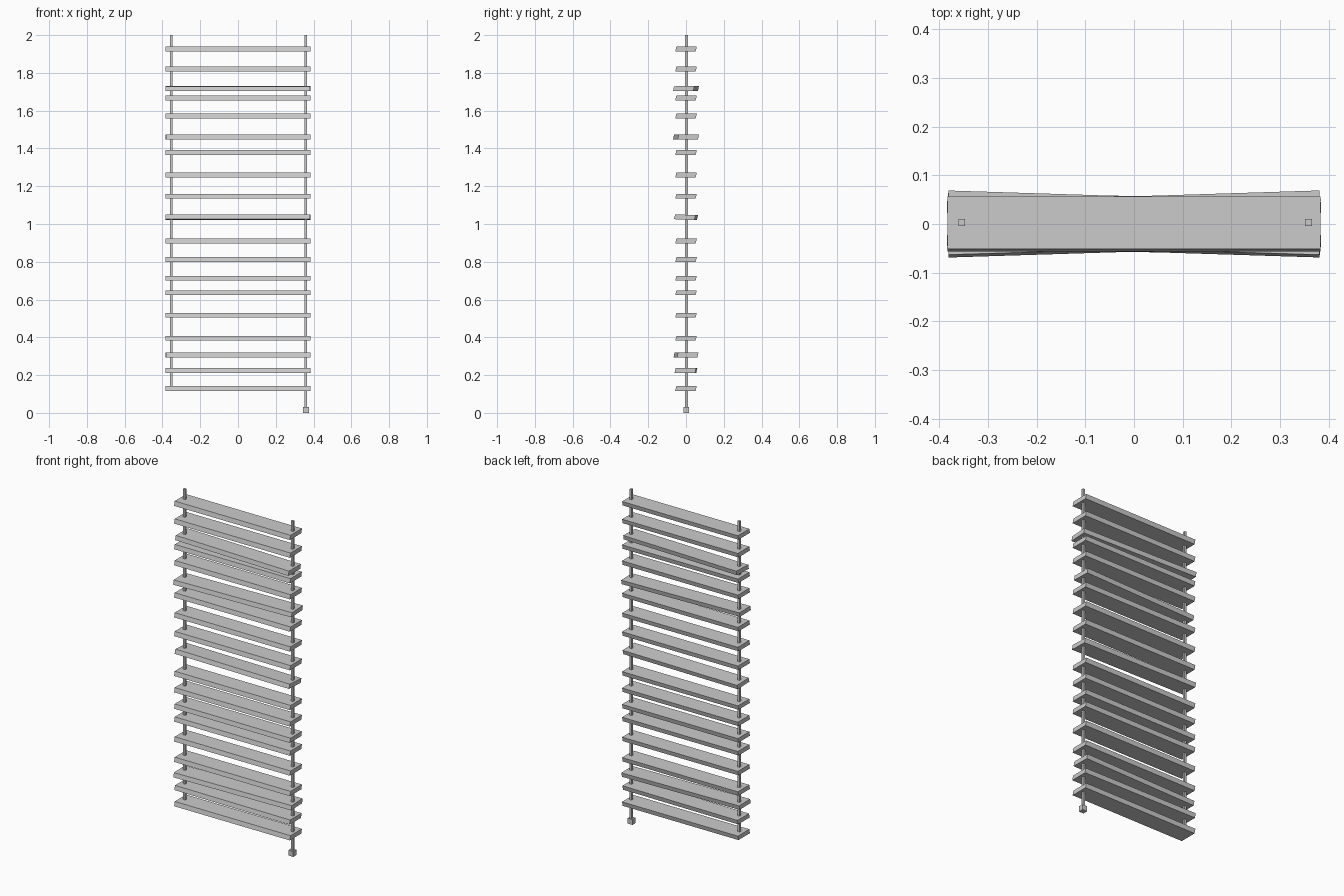
import bpy, bmesh
from math import radians
from mathutils import Matrix

if "Cube" in bpy.data.objects:
    bpy.data.objects.remove(bpy.data.objects["Cube"])


def box(name, center, size, shear=0.0, rot=(0, 0)):
    """Box with optional top-to-bottom shear in y; rot = (pitch, yaw) in degrees."""
    bm = bmesh.new()
    bmesh.ops.create_cube(bm, size=1)
    for v in bm.verts:
        v.co.y = v.co.y * size[1] + v.co.z * shear
        v.co.x *= size[0]
        v.co.z *= size[2]
    turn = Matrix.Rotation(radians(rot[1]), 4, 'Z') @ Matrix.Rotation(radians(rot[0]), 4, 'X')
    bm.transform(Matrix.Translation(center) @ turn)
    me = bpy.data.meshes.new(name)
    bm.to_mesh(me)
    bm.free()
    ob = bpy.data.objects.new(name, me)
    bpy.context.collection.objects.link(ob)
    return ob


# Slats: unevenly spaced, a few knocked slightly askew
heights = [0.13, 0.225, 0.307, 0.395, 0.517, 0.636, 0.713, 0.811, 0.909, 1.036,
           1.147, 1.259, 1.378, 1.46, 1.571, 1.667, 1.717, 1.82, 1.926]
askew = {1: (0, -0.5), 2: (0.5, 1.4), 9: (-2.5, -1.0), 13: (0.5, 1.8), 16: (1, -1.8)}
for i, z in enumerate(heights):
    box(f"slat_{i + 1:02d}", (0, 0, z), (0.766, 0.108, 0.026), 0.006, askew.get(i, (0, 0)))

# Cords: the left one ends in the bottom slat, the right one hangs to the weight
for name, x, z0 in (("left_cord", -0.354, 0.125), ("right_cord", 0.359, 0.02)):
    box(name, (x, 0.003, (z0 + 2) / 2), (0.014, 0.014, 2 - z0))

# Pull weight
box("cord_weight", (0.359, 0.001, 0.016), (0.032, 0.03, 0.032))
